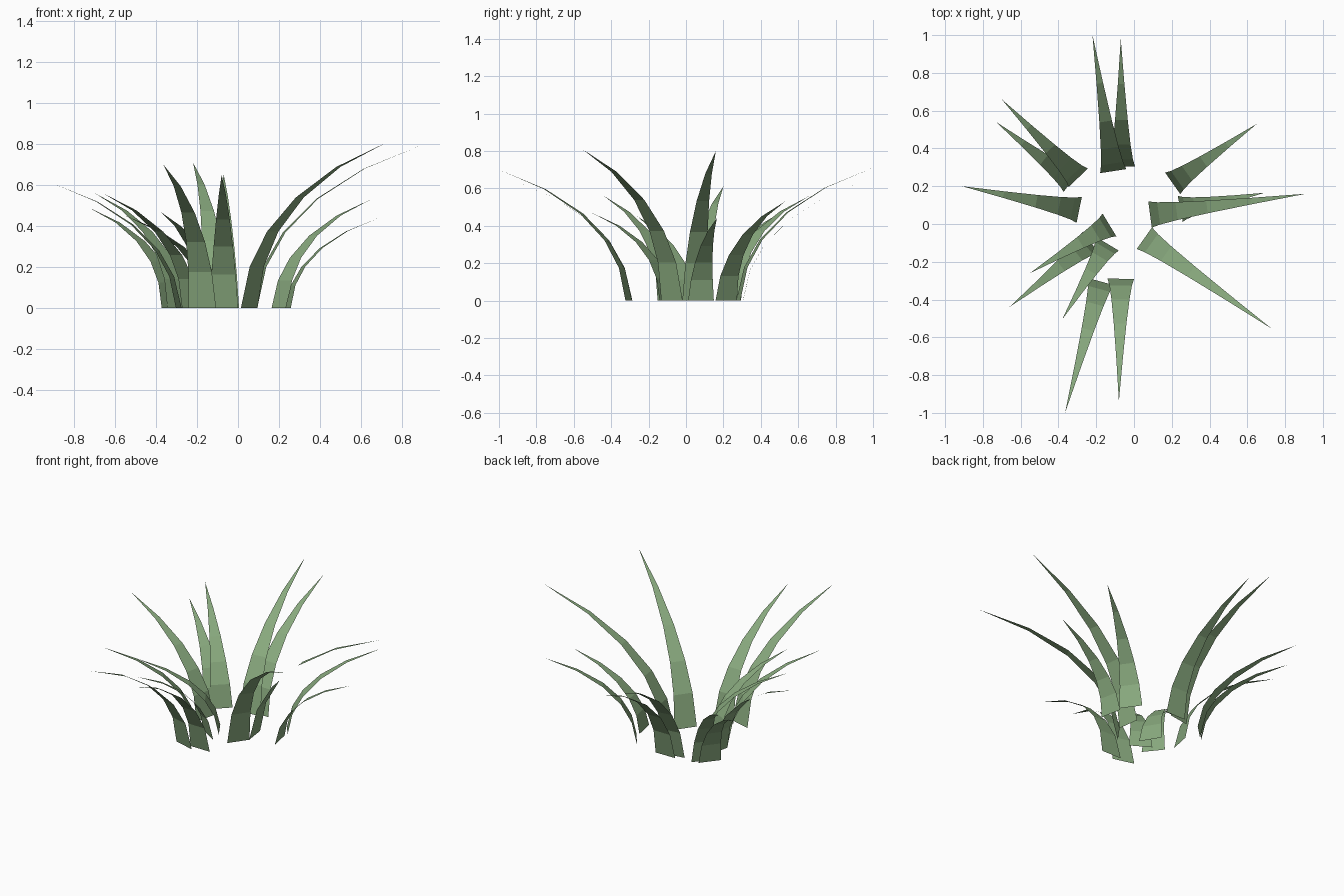
import bpy
from mathutils import Vector

cube = bpy.data.objects.get("Cube")
if cube:
    bpy.data.objects.remove(cube, do_unlink=True)

# Single grass colour
green = bpy.data.materials.new("grass_green")
green.use_nodes = True
colour = (0.25, 0.40, 0.21, 1)
green.diffuse_color = colour
bsdf = green.node_tree.nodes["Principled BSDF"]
bsdf.inputs["Base Color"].default_value = colour
bsdf.inputs["Roughness"].default_value = 0.9

# Shared arc of every blade: outward reach, height, width (fractions)
ARC = [(0, 0, 1), (0.055, 0.25, 0.85), (0.17, 0.46, 0.68),
       (0.365, 0.665, 0.48), (0.645, 0.85, 0.25)]
WIDTH = 0.14


def grass_blade(name, base, tip):
    """Flat tapering strip that arcs from the base point out to the tip."""
    start = Vector((*base, 0))
    tip = Vector(tip)
    reach = Vector((tip.x, tip.y, 0)) - start
    side = Vector((-reach.y, reach.x, 0)).normalized() * WIDTH / 2
    verts = []
    for out, up, wide in ARC:
        middle = start + reach * out + Vector((0, 0, tip.z * up))
        verts += [middle - side * wide, middle + side * wide]
    verts.append(tip)
    last = len(verts) - 1
    faces = [(i, i + 2, i + 3, i + 1) for i in range(0, last - 2, 2)]
    faces.append((last - 2, last, last - 1))
    mesh = bpy.data.meshes.new(name)
    mesh.from_pydata(verts, [], faces)
    mesh.materials.append(green)
    obj = bpy.data.objects.new(name, mesh)
    bpy.context.collection.objects.link(obj)


# Blades around the clump: base (x, y) and tip (x, y, z)
BLADES = {
    "left_front_blade": ((0.055, -0.075), (0.73, -0.555, 0.81)),
    "left_long_blade": ((0.085, 0.05), (0.91, 0.16, 0.80)),
    "left_short_blade": ((0.245, 0.08), (0.69, 0.165, 0.44)),
    "left_back_blade": ((0.205, 0.215), (0.65, 0.53, 0.53)),
    "back_inner_blade": ((-0.065, 0.305), (-0.07, 0.98, 0.65)),
    "back_outer_blade": ((-0.11, 0.28), (-0.22, 1.0, 0.71)),
    "right_back_tall_blade": ((-0.295, 0.245), (-0.70, 0.66, 0.56)),
    "right_back_short_blade": ((-0.33, 0.225), (-0.73, 0.54, 0.49)),
    "right_long_blade": ((-0.29, 0.075), (-0.91, 0.20, 0.61)),
    "right_front_short_blade": ((-0.13, -0.005), (-0.55, -0.26, 0.45)),
    "right_front_tall_blade": ((-0.23, -0.097), (-0.66, -0.44, 0.56)),
    "right_front_inner_blade": ((-0.14, -0.105), (-0.38, -0.505, 0.47)),
    "front_outer_blade": ((-0.175, -0.305), (-0.365, -1.0, 0.70)),
    "front_inner_blade": ((-0.07, -0.29), (-0.08, -0.94, 0.65)),
}
for name, (base, tip) in BLADES.items():
    grass_blade(name, base, tip)
